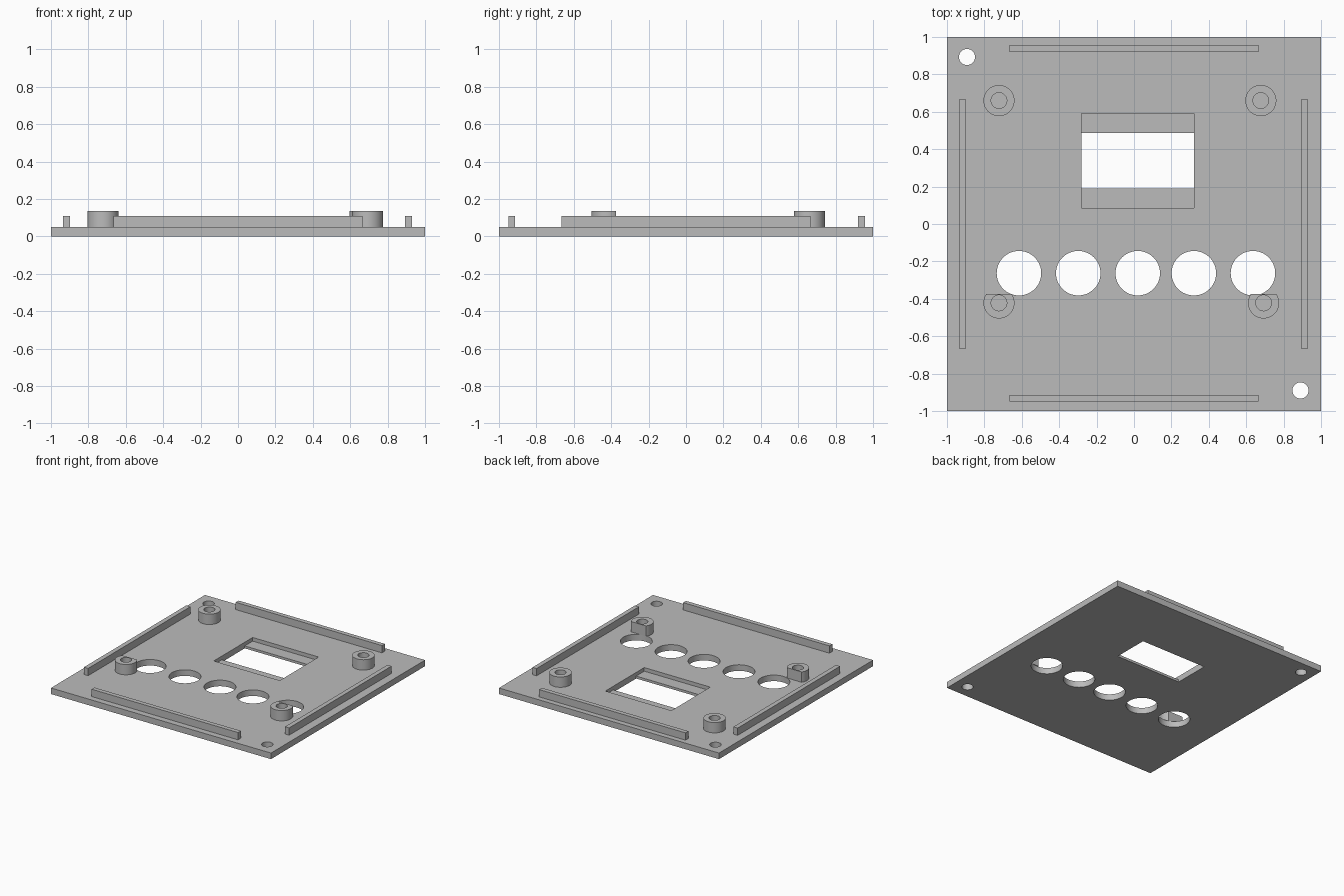
import bpy
import math

cube = bpy.data.objects.get("Cube")
if cube:
    bpy.data.objects.remove(cube, do_unlink=True)

PLATE_TOP = 0.05
RIB_TOP = 0.11
BOSS_TOP = 0.135

grey = bpy.data.materials.new("plain grey")
grey.use_nodes = True
colour = (0.5, 0.5, 0.5, 1)
grey.diffuse_color = colour
grey.node_tree.nodes["Principled BSDF"].inputs["Base Color"].default_value = colour


def box(name, x, y, z):
    """Box from (low, high) ranges on each axis."""
    bpy.ops.mesh.primitive_cube_add(size=1)
    ob = bpy.context.object
    ob.name = name
    ob.location = [(a + b) / 2 for a, b in (x, y, z)]
    ob.scale = [b - a for a, b in (x, y, z)]
    bpy.ops.object.transform_apply(location=True, rotation=False, scale=True)
    ob.data.materials.append(grey)
    return ob


def cylinder(name, x, y, radius, low, high):
    bpy.ops.mesh.primitive_cylinder_add(
        vertices=64, radius=radius, depth=high - low, location=(x, y, (low + high) / 2))
    ob = bpy.context.object
    ob.name = name
    ob.data.materials.append(grey)
    return ob


def cut(target, cutter):
    """Subtract the cutter from the target and discard it."""
    cutter.hide_render = True
    mod = target.modifiers.new("cut", "BOOLEAN")
    mod.operation = "DIFFERENCE"
    mod.solver = "EXACT"
    mod.object = cutter
    bpy.ops.object.select_all(action="DESELECT")
    bpy.context.view_layer.objects.active = target
    target.select_set(True)
    bpy.ops.object.modifier_apply(modifier=mod.name)
    bpy.data.objects.remove(cutter, do_unlink=True)


def smooth(ob):
    bpy.ops.object.select_all(action="DESELECT")
    bpy.context.view_layer.objects.active = ob
    ob.select_set(True)
    bpy.ops.object.shade_smooth_by_angle(angle=math.radians(30))


# Panel plate with display window and its stepped recess
plate = box("panel_plate", (-1, 1), (-1, 1), (0, PLATE_TOP))
cut(plate, box("recess_cutter", (-0.28, 0.32), (0.085, 0.59), (0.02, 0.2)))
cut(plate, box("window_cutter", (-0.28, 0.32), (0.19, 0.487), (-0.1, 0.2)))

# Row of button holes
for x in (-0.615, -0.298, 0.02, 0.32, 0.636):
    cut(plate, cylinder("button_cutter", x, -0.263, 0.119, -0.1, 0.2))

# Corner screw holes
for x, y in ((-0.893, 0.893), (0.89, -0.89)):
    cut(plate, cylinder("screw_cutter", x, y, 0.043, -0.1, 0.2))
smooth(plate)

# Locating ribs along each edge
SPAN = (-0.665, 0.665)
HEIGHT = (PLATE_TOP, RIB_TOP)
box("back_rib", SPAN, (0.92, 0.957), HEIGHT)
box("front_rib", SPAN, (-0.95, -0.913), HEIGHT)
box("right_rib", (-0.935, -0.897), SPAN, HEIGHT)
box("left_rib", (0.893, 0.93), SPAN, HEIGHT)

# Hollow mounting bosses; the front pair are trimmed flat beside the holes
for name, x, y in (("back_right_boss", -0.722, 0.66), ("back_left_boss", 0.678, 0.66),
                   ("front_right_boss", -0.722, -0.422), ("front_left_boss", 0.693, -0.422)):
    boss = cylinder(name, x, y, 0.083, PLATE_TOP, BOSS_TOP)
    cut(boss, cylinder("bore_cutter", x, y, 0.042, 0, 0.2))
    if y < 0:
        cut(boss, box("trim_cutter", (x - 0.2, x + 0.2), (-0.374, 0), (0, 0.2)))
    smooth(boss)
